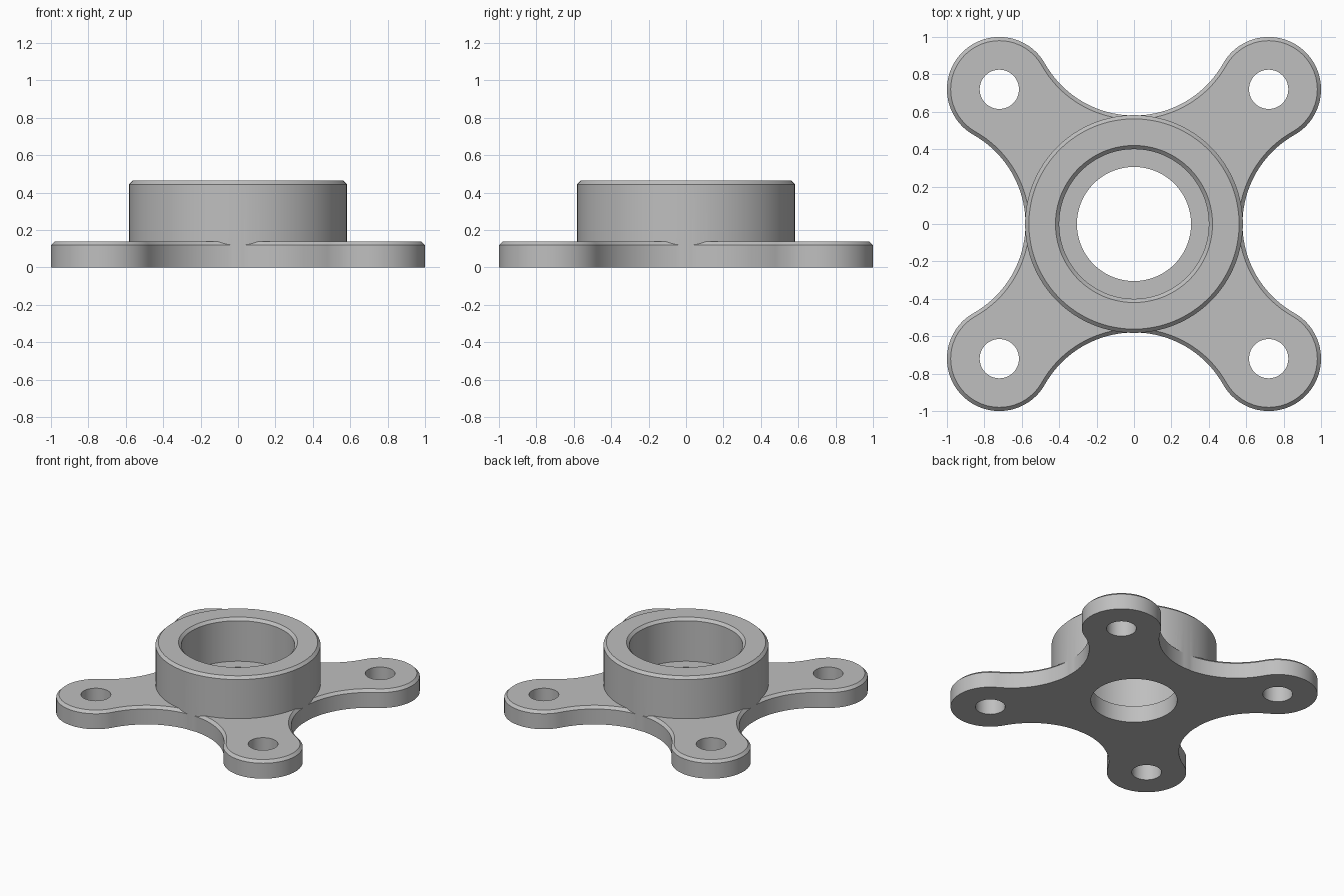
import bpy, bmesh
from math import radians, sin, cos, atan2, hypot, degrees
from mathutils import Matrix

cube = bpy.data.objects.get("Cube")
if cube:
    bpy.data.objects.remove(cube, do_unlink=True)

# Main dimensions
LUG, LUG_R, HOLE_R = 0.72, 0.28, 0.105
WAIST, HUB_R, CHAMFER = 0.58, 0.582, 0.02
PLATE_Z, HUB_Z, LEDGE_Z = 0.14, 0.465, 0.13
BORE_R, SEAT_R = 0.305, 0.40
# Concave arc that touches the waist and both neighbouring lugs
k = LUG - WAIST
ARC_R = (LUG**2 + k**2 - LUG_R**2) / (2 * (LUG_R + k))
ARC_C = WAIST + ARC_R
JOIN = degrees(atan2(ARC_C - LUG, -LUG))

steel = bpy.data.materials.new("grey_metal")
steel.use_nodes = True
GREY = (0.52, 0.52, 0.52, 1)
steel.diffuse_color = GREY
steel.node_tree.nodes["Principled BSDF"].inputs["Base Color"].default_value = GREY


def make(name, bm):
    bmesh.ops.recalc_face_normals(bm, faces=bm.faces)
    mesh = bpy.data.meshes.new(name)
    bm.to_mesh(mesh)
    bm.free()
    mesh.materials.append(steel)
    obj = bpy.data.objects.new(name, mesh)
    bpy.context.collection.objects.link(obj)
    return obj


def loft(name, rings):
    """Closed solid from a stack of equal-length point loops."""
    bm = bmesh.new()
    loops = [[bm.verts.new(p) for p in ring] for ring in rings]
    n = len(loops[0])
    for a, b in zip(loops, loops[1:]):
        for i in range(n):
            j = (i + 1) % n
            bm.faces.new((a[i], a[j], b[j], b[i]))
    bm.faces.new(loops[0][::-1])
    bm.faces.new(loops[-1])
    return make(name, bm)


def arc(cx, cy, r, start, end, n):
    angles = [radians(start + (end - start) * i / n) for i in range(n)]
    return [(cx + r * cos(a), cy + r * sin(a)) for a in angles]


def turned(name, profile, x=0, y=0, n=128):
    """Solid of revolution from (radius, height) pairs."""
    return loft(name, [[(px, py, z) for px, py in arc(x, y, r, 0, 360, n)]
                       for r, z in profile])


def outline(inset, z):
    """Four-lug plate outline, one quarter turned four times."""
    quarter = arc(LUG, LUG, LUG_R - inset, 90 - JOIN, JOIN, 48)
    quarter += arc(0, ARC_C, ARC_R + inset, JOIN - 180, -JOIN, 40)
    return [Matrix.Rotation(radians(90 * q), 3, 'Z') @ Matrix.Translation((x, y, z)).translation
            for q in range(4) for x, y in quarter]


def combine(body, tool, operation):
    mod = body.modifiers.new(operation.lower(), 'BOOLEAN')
    mod.operation, mod.solver, mod.object = operation, 'EXACT', tool
    bpy.context.view_layer.objects.active = body
    bpy.ops.object.modifier_apply(modifier=mod.name)
    bpy.data.objects.remove(tool, do_unlink=True)


# Plate with chamfered top edge
flange = loft("flange_body", [outline(0, 0), outline(0, PLATE_Z - CHAMFER),
                              outline(CHAMFER, PLATE_Z)])

# Round hub with chamfered rim
hub = turned("hub", [(HUB_R, 0), (HUB_R, HUB_Z - CHAMFER), (HUB_R - CHAMFER, HUB_Z)])
combine(flange, hub, 'UNION')

# Stepped bore with a bevelled mouth
bore = turned("bore_cutter", [(BORE_R, -0.1), (BORE_R, LEDGE_Z), (SEAT_R, LEDGE_Z),
                              (SEAT_R, HUB_Z - CHAMFER),
                              (SEAT_R + 2 * CHAMFER, HUB_Z + CHAMFER)])
combine(flange, bore, 'DIFFERENCE')

# Bolt holes in the lugs
for sx in (-1, 1):
    for sy in (-1, 1):
        bolt = turned("bolt_cutter", [(HOLE_R, -0.1), (HOLE_R, 0.3)],
                      sx * LUG, sy * LUG, 64)
        combine(flange, bolt, 'DIFFERENCE')

# Smooth curved walls, keep edges crisp
bpy.ops.object.select_all(action='DESELECT')
flange.select_set(True)
bpy.context.view_layer.objects.active = flange
bpy.ops.object.shade_smooth_by_angle(angle=radians(30))
